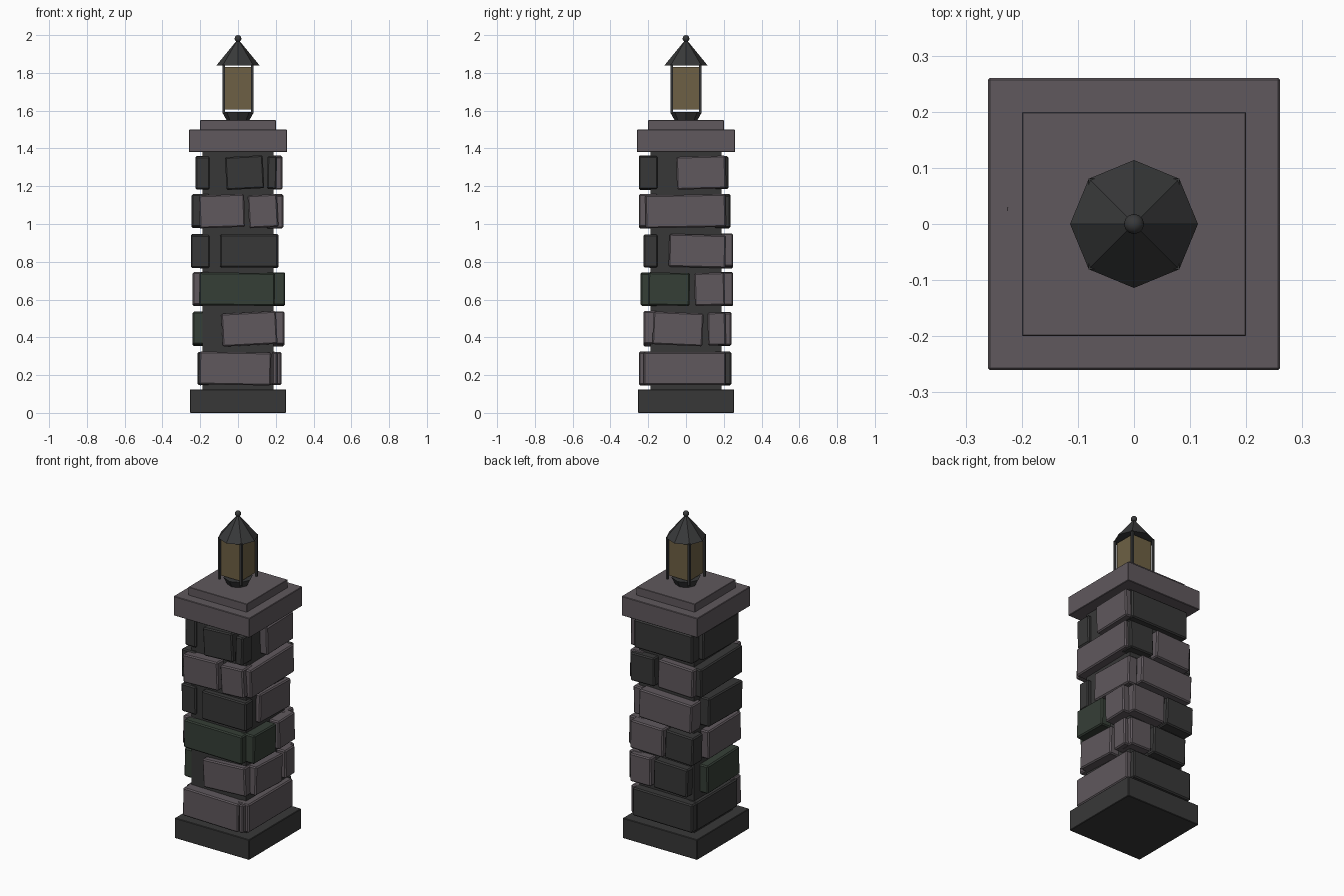
import bpy, bmesh, math
from mathutils import Matrix, Vector

if "Cube" in bpy.data.objects:
    bpy.data.objects.remove(bpy.data.objects["Cube"])


def material(name, rgb):
    m = bpy.data.materials.new(name)
    m.diffuse_color = (*rgb, 1)
    m.use_nodes = True
    m.node_tree.nodes["Principled BSDF"].inputs["Base Color"].default_value = m.diffuse_color
    return m


LIGHT = material("light_stone", (0.115, 0.098, 0.109))
DARK = material("dark_stone", (0.039, 0.039, 0.039))
GREEN = material("mossy_stone", (0.036, 0.049, 0.037))
IRON = material("black_iron", (0.040, 0.041, 0.042))
GLASS = material("amber_glass", (0.155, 0.118, 0.058))


def finish(bm, name, mat, smooth=False):
    me = bpy.data.meshes.new(name)
    bm.to_mesh(me)
    bm.free()
    me.materials.append(mat)
    for p in me.polygons:
        p.use_smooth = smooth
    ob = bpy.data.objects.new(name, me)
    bpy.context.collection.objects.link(ob)
    return ob


def box(name, lo, hi, mat, bevel=0.0, tilt=0.0, turn=0.0):
    """Box between two corners, tilted about its own y axis, then turned about z."""
    lo, hi = Vector(lo), Vector(hi)
    bm = bmesh.new()
    bmesh.ops.create_cube(bm, size=1)
    bmesh.ops.scale(bm, vec=hi - lo, verts=bm.verts)
    if bevel:
        bmesh.ops.bevel(bm, geom=bm.edges[:], offset=bevel, segments=1, affect='EDGES')
    m = (Matrix.Rotation(math.radians(turn), 4, 'Z')
         @ Matrix.Translation((lo + hi) / 2)
         @ Matrix.Rotation(math.radians(tilt), 4, 'Y'))
    bmesh.ops.transform(bm, matrix=m, verts=bm.verts)
    return finish(bm, name, mat)


def slab(name, half, z0, z1, mat, bevel=0.0):
    return box(name, (-half, -half, z0), (half, half, z1), mat, bevel)


def cone(name, r0, r1, z0, z1, mat):
    bm = bmesh.new()
    bmesh.ops.create_cone(bm, cap_ends=True, segments=8, radius1=r0, radius2=r1, depth=z1 - z0,
                          matrix=Matrix.Translation((0, 0, (z0 + z1) / 2)))
    return finish(bm, name, mat)


# Pillar body: plinth, core, coping
slab("plinth", 0.255, 0.0, 0.125, DARK, 0.003)
slab("core", 0.187, 0.12, 1.385, DARK)
slab("cap", 0.26, 1.38, 1.50, LIGHT, 0.003)
slab("cap_step", 0.20, 1.495, 1.55, LIGHT, 0.002)

# Facing stones: per side, six courses of (start, end, tilt, material) along the face
ROW_Z = [0.235, 0.445, 0.655, 0.857, 1.068, 1.272]
SIDES = {
    "front": (0, [0.25, 0.225, 0.24, 0.225, 0.25, 0.25], [
        [(-0.205, 0.175, 1, LIGHT), (0.18, 0.208, 0, LIGHT)],
        [(-0.085, 0.205, -3, LIGHT)],
        [(-0.205, 0.195, 0.5, GREEN)],
        [(-0.095, 0.21, 0, DARK)],
        [(-0.205, 0.035, -2, LIGHT), (0.055, 0.21, -3, LIGHT)],
        [(-0.065, 0.135, -3, DARK), (0.155, 0.205, 1, DARK)]]),
    "right": (90, [0.23, 0.245, 0.25, 0.215, 0.24, 0.235], [
        [(-0.225, 0.21, 0, LIGHT)],
        [(-0.175, 0.09, 2.5, LIGHT), (0.115, 0.21, -1, LIGHT)],
        [(-0.2, 0.02, 1, GREEN), (0.045, 0.205, -1.5, LIGHT)],
        [(-0.09, 0.21, 1.5, LIGHT)],
        [(-0.215, 0.21, -1, LIGHT)],
        [(-0.05, 0.21, -1.5, LIGHT)]]),
    "back": (180, [0.24, 0.24, 0.25, 0.25, 0.235, 0.225], [
        [(-0.2, 0.21, 0.5, DARK)],
        [(-0.22, -0.075, -1, LIGHT), (-0.055, 0.175, 1.5, DARK)],
        [(-0.21, 0.015, 1, LIGHT), (0.03, 0.22, 2, DARK)],
        [(-0.15, 0.21, 2, LIGHT)],
        [(-0.22, -0.055, -1, DARK), (-0.03, 0.21, 2, LIGHT)],
        [(-0.2, 0.2, 0, DARK)]]),
    "left": (270, [0.215, 0.24, 0.24, 0.25, 0.245, 0.225], [
        [(-0.2, 0.2, 0, DARK)],
        [(-0.13, 0.185, -1.5, GREEN)],
        [(-0.12, 0.2, -1, LIGHT)],
        [(-0.13, 0.2, 1, DARK)],
        [(-0.2, 0.205, -1, DARK)],
        [(-0.15, 0.2, 0.5, DARK)]]),
}
for side, (turn, outer, rows) in SIDES.items():
    for r, stones in enumerate(rows):
        for i, (a, b, tilt, mat) in enumerate(stones):
            box(f"{side}_stone_{r + 1}_{i + 1}", (a, -outer[r], ROW_Z[r] - 0.087),
                (b, -0.15, ROW_Z[r] + 0.087), mat, 0.007, tilt, turn)

# Lantern: flared foot, glass, corner posts, roof and finial
cone("lantern_foot", 0.06, 0.083, 1.548, 1.592, IRON)
slab("lantern_glass", 0.068, 1.606, 1.83, GLASS)
for sx in (-1, 1):
    for sy in (-1, 1):
        x, y, h = sx * 0.075, sy * 0.075, 0.0065
        box("lantern_post", (x - h, y - h, 1.585), (x + h, y + h, 1.845), IRON)
cone("lantern_roof", 0.114, 0.006, 1.84, 1.972, IRON)
bm = bmesh.new()
bmesh.ops.create_uvsphere(bm, u_segments=12, v_segments=8, radius=0.018,
                          matrix=Matrix.Translation((0, 0, 1.982)))
finish(bm, "finial", IRON, smooth=True)
